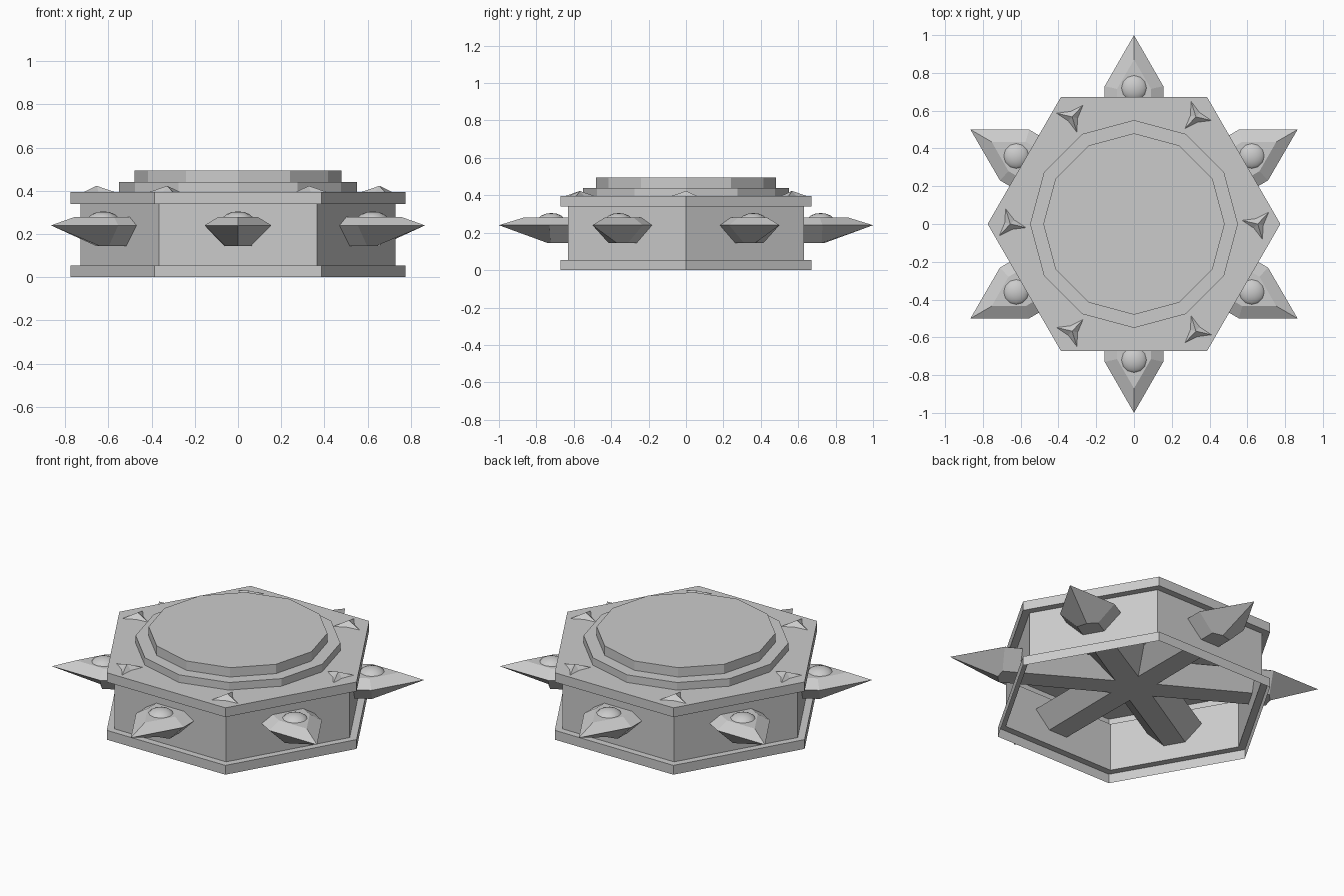
import bpy, bmesh
from math import cos, sin, pi, radians

if "Cube" in bpy.data.objects:
    bpy.data.objects.remove(bpy.data.objects["Cube"])


def ring(radius, z, sides):
    return [(radius * cos(2 * pi * i / sides), radius * sin(2 * pi * i / sides), z) for i in range(sides)]


def loft(name, rings, cap_first=False, cap_last=True):
    """Bridge equal-length point rings (bottom to top) into one object."""
    bm = bmesh.new()
    rows = [[bm.verts.new(p) for p in r] for r in rings]
    n = len(rows[0])
    for a, b in zip(rows, rows[1:]):
        for i in range(n):
            j = (i + 1) % n
            bm.faces.new((a[i], a[j], b[j], b[i]))
    if cap_first:
        bm.faces.new(rows[0][::-1])
    if cap_last:
        bm.faces.new(rows[-1])
    mesh = bpy.data.meshes.new(name)
    bm.to_mesh(mesh)
    bm.free()
    obj = bpy.data.objects.new(name, mesh)
    bpy.context.collection.objects.link(obj)
    return obj


# Hexagonal shell, open underneath
profile = [(0.775, 0), (0.775, 0.055), (0.73, 0.055), (0.73, 0.34), (0.775, 0.34), (0.775, 0.395)]
loft("hex_body", [ring(r, z, 6) for r, z in profile])

# Stepped twelve-sided top plate
steps = [(0.55, 0.395), (0.55, 0.44), (0.48, 0.44), (0.48, 0.495)]
loft("top_plate", [ring(r, z, 12) for r, z in steps])


# Six-armed spike star passing through the walls
def star_ring(z, tip, shoulder, half_width, inner):
    pts = []
    for k in range(6):
        a = radians(30 + 60 * k)
        for u, v in ((shoulder, -half_width), (tip, 0), (shoulder, half_width)):
            pts.append((u * cos(a) - v * sin(a), u * sin(a) + v * cos(a), z))
        b = a + radians(30)
        pts.append((inner * cos(b), inner * sin(b), z))
    return pts


loft("spike_star", [
    star_ring(0.145, 0.74, 0.725, 0.06, 0.13),
    star_ring(0.24, 1.0, 0.73, 0.155, 0.31),
    star_ring(0.28, 0.87, 0.715, 0.09, 0.18),
], cap_first=True)

for k in range(6):
    # Rounded stud on each spike
    a = radians(30 + 60 * k)
    bpy.ops.mesh.primitive_uv_sphere_add(segments=12, ring_count=8, radius=1,
                                         location=(0.72 * cos(a), 0.72 * sin(a), 0.26))
    stud = bpy.context.object
    stud.name = f"spike_stud_{k + 1}"
    stud.scale = (0.075, 0.075, 0.045)
    bpy.ops.object.shade_smooth_by_angle(angle=radians(60))

    # Small three-pointed caltrop near each corner of the top
    c = radians(60 * k)
    cx, cy = 0.655 * cos(c), 0.655 * sin(c)
    base = []
    for i in range(6):
        r = 0.085 if i % 2 == 0 else 0.03
        t = c + pi - radians(13) + i * pi / 3
        base.append((cx + r * cos(t), cy + r * sin(t), 0.395))
    apex = [(cx + 0.001 * cos(i * pi / 3), cy + 0.001 * sin(i * pi / 3), 0.423) for i in range(6)]
    # align the apex ring with the base ring before bridging
    apex = [(cx + (p[0] - cx) * 0.01, cy + (p[1] - cy) * 0.01, 0.423) for p in base]
    loft(f"corner_caltrop_{k + 1}", [base, apex])
